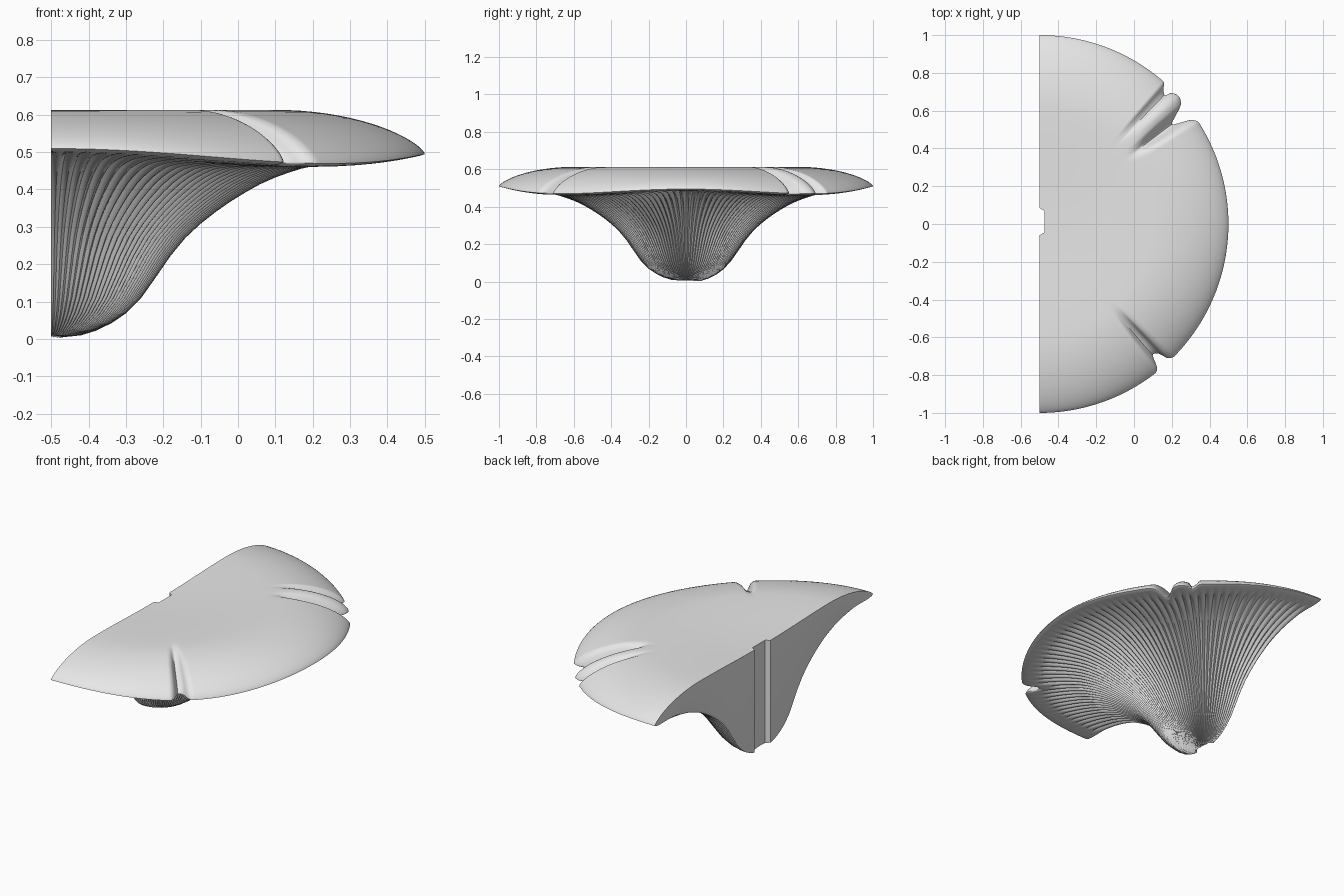
import bpy, bmesh, math

if "Cube" in bpy.data.objects:
    bpy.data.objects.remove(bpy.data.objects["Cube"], do_unlink=True)

GILLS, STEPS = 64, 6          # gill folds over the half circle, columns per fold
BACK = -0.5                   # plane of the flat back

# radius and height of the underside, from the foot to the rim
UNDERSIDE = [(0, .01), (.05, .005), (.1, .015), (.15, .036), (.2, .068), (.25, .12),
             (.3, .195), (.35, .26), (.4, .308), (.5, .38), (.6, .432), (.7, .46),
             (.8, .468), (1, .47)]
# angle and radius of the outline, with one split in front and two behind
OUTLINE = [(-90, 1), (-52, 1), (-50.8, .985), (-49, .914), (-47.5, .93), (-46.2, .985),
           (-44.5, 1), (32.5, 1), (34.2, .98), (37.1, .878), (38.4, .918), (40.5, .985),
           (42.6, 1), (44.8, .985), (45.8, .951), (47.3, .967), (48.9, 1), (90, 1)]


def curve(points, x):
    """Smooth interpolation through points without overshoot."""
    n = len(points)
    slope = [(points[i + 1][1] - points[i][1]) / (points[i + 1][0] - points[i][0])
             for i in range(n - 1)]

    def tangent(i):
        if i in (0, n - 1):
            return slope[min(i, n - 2)]
        a, b = slope[i - 1], slope[i]
        return 2 * a * b / (a + b) if a * b > 0 else 0

    i = 0
    while i < n - 2 and x > points[i + 1][0]:
        i += 1
    (x0, y0), (x1, y1) = points[i], points[i + 1]
    h = x1 - x0
    t = (x - x0) / h
    return (y0 * (1 + 2 * t) * (1 - t) ** 2 + y1 * t * t * (3 - 2 * t)
            + h * tangent(i) * t * (1 - t) ** 2 + h * tangent(i + 1) * t * t * (t - 1))


def ease(a, b, x):
    t = min(1, max(0, (x - a) / (b - a)))
    return t * t * (3 - 2 * t)


def rim_height(angle):
    return .476 - .0075 * math.cos(2 * angle) + .016 * math.cos(4 * angle)


def spread(t, edge):
    """Move only the outer part of the cap to follow the split outline."""
    return t if t < .6 else .6 + (t - .6) / .4 * (edge - .6)


def top_point(angle, t, edge):
    rim = rim_height(angle) + .01
    u = max(0, (t - .6) / .4)
    crown = .602 + .011 * ease(.05, .6, t)
    furrow = 1 - 4 * (1 - edge) * ease(.58, .9, t)
    return spread(t, edge), rim + (crown - rim) * max(0, 1 - u * u) ** .7 * furrow


def under_point(angle, t, edge):
    r = spread(t, edge)
    z = PROFILE(r) + (rim_height(angle) - .47) * ease(.6, 1, t) + .01 * t ** 40
    z -= .006 * ease(.8, 1.3, angle) * (1 - ease(.15, .25, r))
    # gill folds pressed in along the profile normal
    slope = (PROFILE(r + .01) - PROFILE(r - .01)) / .02
    fold = 1 - abs(math.sin(GILLS * (angle + math.pi / 2)))
    depth = .015 * min(1, r / .45) * (1 - ease(.8, .99, t)) * fold
    length = math.hypot(1, slope)
    return r - depth * slope / length, z + depth / length


def PROFILE(r):
    return curve(UNDERSIDE, min(1, max(0, r)))


# radial stations, closer together near the rim
stations = [.04 * i for i in range(1, 16)]
stations += [.6 + .4 * math.sin(math.pi / 2 * i / 18) for i in range(1, 19)]

# mushroom body: cap, gilled underside and flat back as one solid
bm = bmesh.new()
top_centre = bm.verts.new((BACK, 0, .602))
foot_centre = bm.verts.new((BACK, 0, .01))
columns = []
count = GILLS * STEPS
for c in range(count + 1):
    angle = -math.pi / 2 + math.pi * c / count
    edge = min(1, curve(OUTLINE, math.degrees(angle)))
    ca = 0 if c in (0, count) else math.cos(angle)
    sa = math.sin(angle)

    def vert(point):
        return bm.verts.new((BACK + point[0] * ca, point[0] * sa, point[1]))

    upper = [top_centre] + [vert(top_point(angle, t, edge)) for t in stations]
    lower = [foot_centre] + [vert(under_point(angle, t, edge)) for t in stations[:-1]]
    lower.append(upper[-1])
    columns.append((upper, lower))


def strip(a, b):
    """Join two rows of vertices, with triangles where they meet."""
    for i in range(len(a) - 1):
        ring = list(dict.fromkeys((a[i], a[i + 1], b[i + 1], b[i])))
        bm.faces.new(ring)


for left, right in zip(columns, columns[1:]):
    strip(left[0], right[0])
    strip(left[1], right[1])
for column in (columns[0], columns[-1]):
    strip(column[0], column[1])
bmesh.ops.recalc_face_normals(bm, faces=bm.faces)


def add_object(name, mesh_data):
    mesh = bpy.data.meshes.new(name)
    mesh_data.to_mesh(mesh)
    mesh_data.free()
    obj = bpy.data.objects.new(name, mesh)
    bpy.context.scene.collection.objects.link(obj)
    return obj


mushroom = add_object("shelf_mushroom", bm)

# upright mounting slot with slanted sides in the back
bm = bmesh.new()
slot_outline = [(-.55, .115), (-.475, .07), (-.475, -.045), (-.55, -.09)]
face = bm.faces.new([bm.verts.new((x, y, -.1)) for x, y in slot_outline])
raised = bmesh.ops.extrude_face_region(bm, geom=[face])["geom"]
bmesh.ops.translate(bm, vec=(0, 0, .9),
                    verts=[v for v in raised if isinstance(v, bmesh.types.BMVert)])
bmesh.ops.recalc_face_normals(bm, faces=bm.faces)
cutter = add_object("slot_cutter", bm)
cutter.hide_render = True

# material
grey = bpy.data.materials.new("plain_grey")
grey.use_nodes = True
colour = (.8, .8, .8, 1)
grey.diffuse_color = colour
grey.node_tree.nodes["Principled BSDF"].inputs["Base Color"].default_value = colour
for obj in (mushroom, cutter):
    obj.data.materials.append(grey)

# cut the slot and shade
cut = mushroom.modifiers.new("slot", "BOOLEAN")
cut.operation = "DIFFERENCE"
cut.solver = "EXACT"
cut.object = cutter
bpy.ops.object.select_all(action="DESELECT")
mushroom.select_set(True)
bpy.context.view_layer.objects.active = mushroom
bpy.ops.object.modifier_apply(modifier=cut.name)
bpy.data.objects.remove(cutter, do_unlink=True)
bpy.ops.object.shade_smooth_by_angle(angle=math.radians(40))
